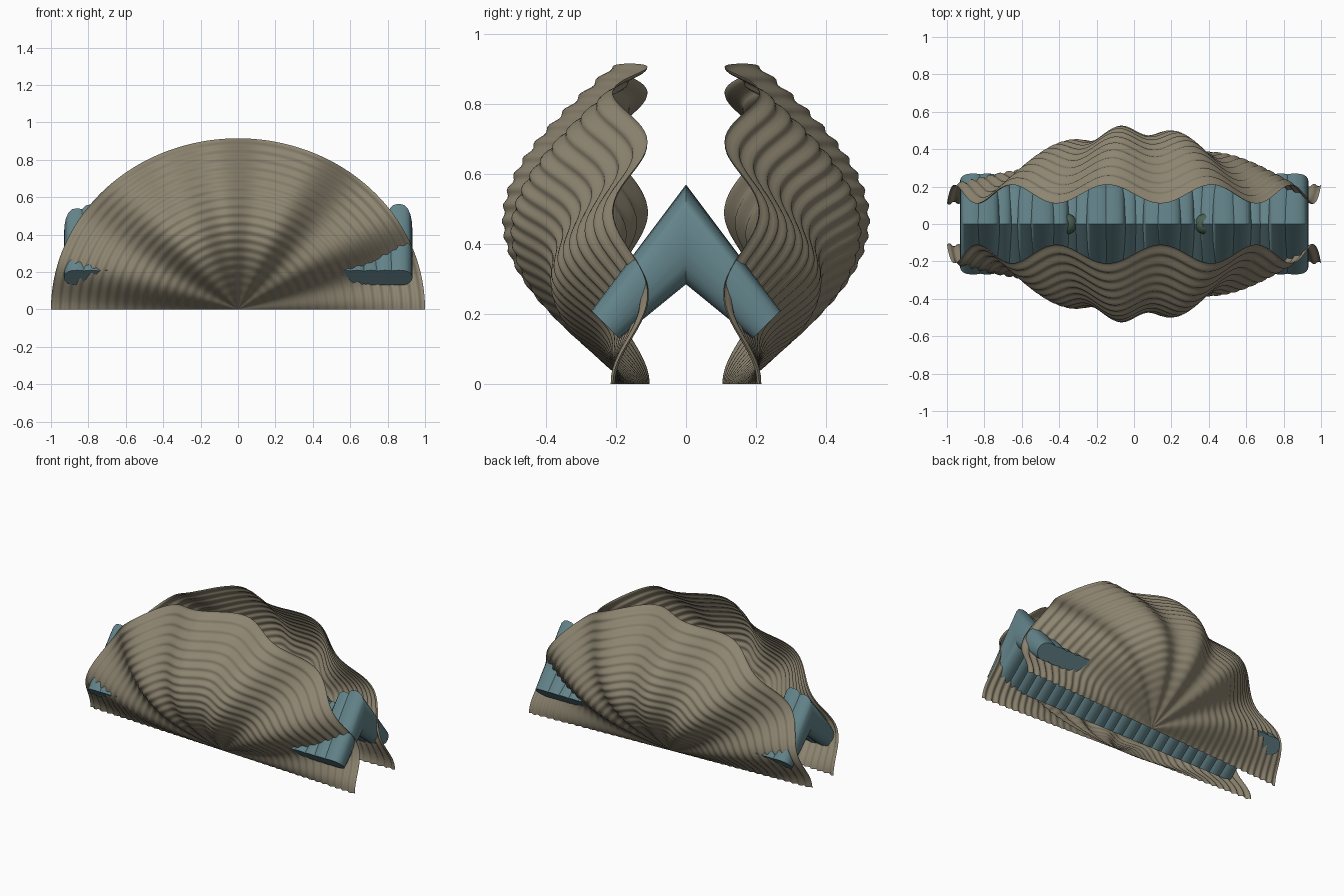
import bpy, bmesh, math
from math import pi, sin, cos

if "Cube" in bpy.data.objects:
    bpy.data.objects.remove(bpy.data.objects["Cube"])


def material(name, rgb):
    m = bpy.data.materials.new(name)
    m.diffuse_color = (*rgb, 1)
    m.use_nodes = True
    m.node_tree.nodes["Principled BSDF"].inputs["Base Color"].default_value = m.diffuse_color
    return m


SHELL = material("shell_tan", (0.27, 0.235, 0.165))
MANTLE = material("mantle_blue", (0.125, 0.23, 0.255))
SIPHON = material("siphon_green", (0.07, 0.12, 0.09))


def finish(bm, name, mat, angle=35):
    bmesh.ops.recalc_face_normals(bm, faces=bm.faces)
    me = bpy.data.meshes.new(name)
    bm.to_mesh(me)
    bm.free()
    ob = bpy.data.objects.new(name, me)
    bpy.context.collection.objects.link(ob)
    me.materials.append(mat)
    bpy.ops.object.select_all(action='DESELECT')
    ob.select_set(True)
    bpy.context.view_layer.objects.active = ob
    bpy.ops.object.shade_smooth_by_angle(angle=math.radians(angle))
    return ob


# Shell valve: half-disc fan with radial folds, bulge and growth rings
def valve(name, side, nr=120, nt=128):
    bm = bmesh.new()

    def vert(r, t):
        y = 0.16 + 0.34 * sin(pi * r) * sin(t)
        y += 0.05 * r * cos(11 * t) + 0.008 * r * sin(40 * pi * r)
        return bm.verts.new((r * cos(t), side * y, 0.915 * r * sin(t)))

    centre = vert(0, 0)
    rows = [[vert(i / nr, pi * j / nt) for j in range(nt + 1)] for i in range(1, nr + 1)]
    for j in range(nt):
        bm.faces.new((centre, rows[0][j], rows[0][j + 1]))
        for a, b in zip(rows, rows[1:]):
            bm.faces.new((a[j], b[j], b[j + 1], a[j + 1]))
    return finish(bm, name, SHELL, 60)


valve("front_valve", -1)
valve("back_valve", 1)


# Mantle segment: chevron lofted through end, ridge and end sections
def mantle_segment(name, x, swell, n=20):
    bm = bmesh.new()
    top = 0.435 + 0.135 * swell
    zc, h = (top + 0.285) / 2, (top - 0.285) / 2
    rx = 0.058 + 0.015 * swell
    # (y, z, section half-vector y, z)
    sections = [(-0.23, 0.17, -0.04, 0.04), (0, zc, 0, h), (0.23, 0.17, 0.04, 0.04)]
    rings = []
    for y, z, dy, dz in sections:
        ring = []
        for k in range(n):
            a = 2 * pi * k / n
            # slightly squared ellipse
            c, s = cos(a), sin(a)
            c = math.copysign(abs(c) ** 0.75, c)
            ring.append(bm.verts.new((x + rx * c, y + dy * s, z + dz * s)))
        rings.append(ring)
    for a, b in zip(rings, rings[1:]):
        for k in range(n):
            bm.faces.new((a[k], a[(k + 1) % n], b[(k + 1) % n], b[k]))
    bm.faces.new(rings[0])
    bm.faces.new(rings[-1])
    return finish(bm, name, MANTLE)


COUNT = 24
for i in range(COUNT):
    x = -0.86 + 1.72 * i / (COUNT - 1)
    swell = 0.5 + 0.5 * cos(2 * pi * (x - 0.18) / 0.33)
    mantle_segment(f"mantle_segment_{i + 1}", x, swell)

# Siphons peeking out of the low spots of the mantle ridge
for name, x in (("left_siphon", -0.36), ("right_siphon", 0.38)):
    bm = bmesh.new()
    bmesh.ops.create_uvsphere(bm, u_segments=20, v_segments=12, radius=0.055)
    for v in bm.verts:
        v.co.x += x
        v.co.z = v.co.z * 0.9 + 0.405
    finish(bm, name, SIPHON)
